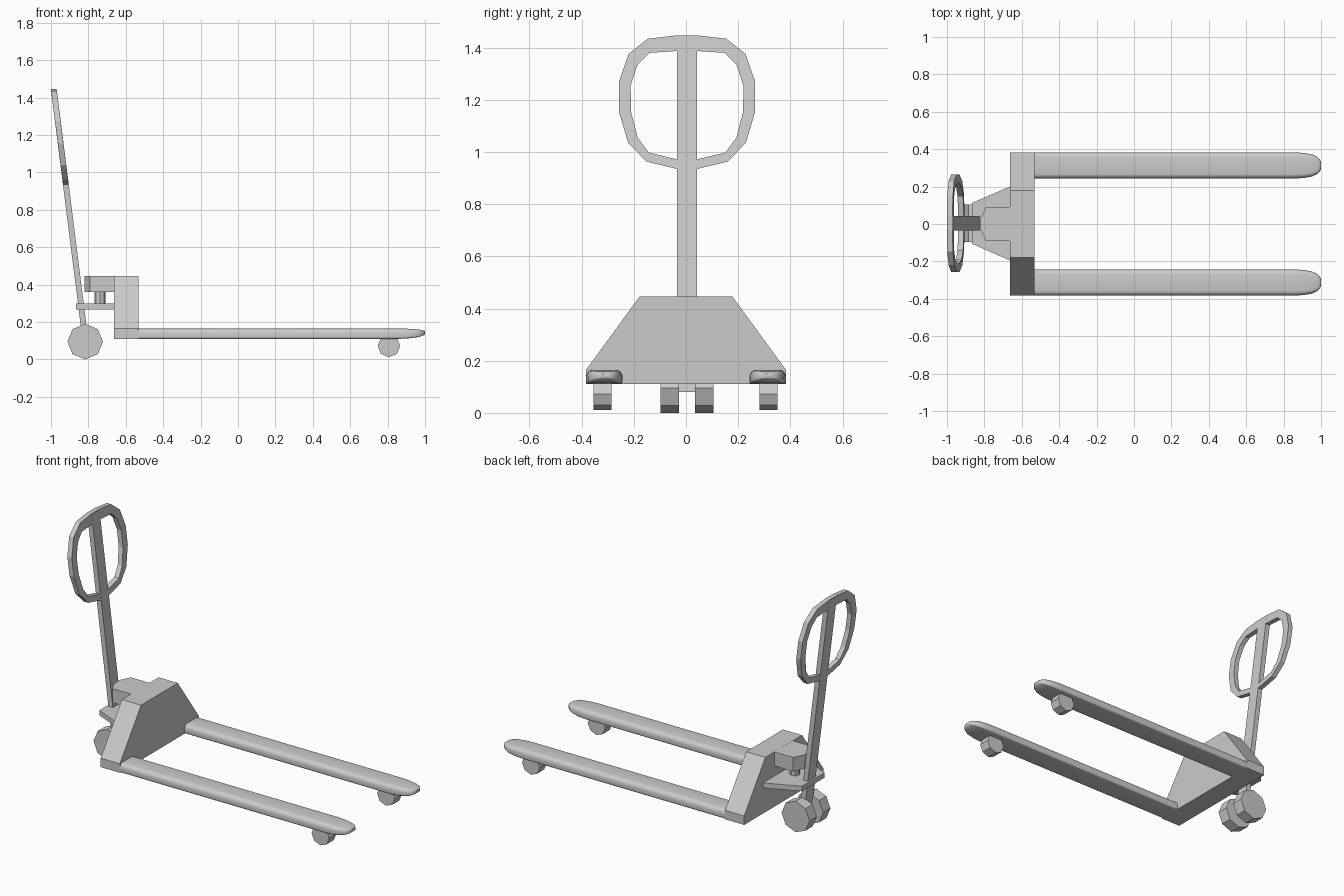
import bpy, bmesh, math

if "Cube" in bpy.data.objects:
    bpy.data.objects.remove(bpy.data.objects["Cube"])

SLOPE = -0.126   # lean of the handle: x change per unit of height
YC = 0.004       # centre line of the handle and steering wheels


def finish(name, bm):
    bmesh.ops.recalc_face_normals(bm, faces=bm.faces)
    me = bpy.data.meshes.new(name)
    bm.to_mesh(me)
    bm.free()
    ob = bpy.data.objects.new(name, me)
    bpy.context.collection.objects.link(ob)
    return ob


def loft(name, rings, cap=True):
    """Skin a list of equal-length point rings."""
    bm = bmesh.new()
    vs = [[bm.verts.new(p) for p in r] for r in rings]
    n = len(vs[0])
    for a, b in zip(vs, vs[1:]):
        for i in range(n):
            j = (i + 1) % n
            bm.faces.new((a[i], a[j], b[j], b[i]))
    if cap:
        bm.faces.new(vs[0])
        bm.faces.new(vs[-1])
    return finish(name, bm)


def prism_x(name, yz, x0, x1):
    return loft(name, [[(x, y, z) for y, z in yz] for x in (x0, x1)])


def prism_z(name, xy, z0, z1):
    return loft(name, [[(x, y, z) for x, y in xy] for z in (z0, z1)])


def wheel(name, x, z, r, y0, y1, sides=8):
    ring = [(x + r * math.sin(2 * math.pi * i / sides), z + r * math.cos(2 * math.pi * i / sides))
            for i in range(sides)]
    return loft(name, [[(a, y, b) for a, b in ring] for y in (y0, y1)])


def lean(z):
    return -0.985 + SLOPE * (z - 1.447)


# Main body: sloped-shoulder block
prism_x("body", [(-0.383, 0.11), (0.383, 0.11), (0.383, 0.165), (0.178, 0.446),
                 (-0.178, 0.446), (-0.383, 0.165)], -0.663, -0.533)

# Upper housing, lower steering plate and pump column
prism_z("upper_housing", [(-0.65, -0.09), (-0.65, 0.09), (-0.79, 0.09), (-0.82, 0.03),
                          (-0.82, -0.03), (-0.79, -0.09)], 0.36, 0.4455)
prism_z("steering_plate", [(-0.65, -0.2), (-0.65, 0.2), (-0.663, 0.2), (-0.866, 0.113),
                           (-0.866, -0.106), (-0.663, -0.195)], 0.267, 0.298)
prism_z("pump_column", [(-0.738 + 0.03 * math.cos(i * math.pi / 4), 0.03 * math.sin(i * math.pi / 4))
                        for i in range(8)], 0.28, 0.38)


# Forks: rounded section tapering into a blunt tip
def section(x, yc, hw, zb, zt):
    h = zt - zb
    hw_h = min(1.0, hw / 0.07)
    pts = []
    for cx, cz, r, a0 in ((1, 1, 0.5, 0), (-1, 1, 0.5, 90), (-1, -1, 0.2, 180), (1, -1, 0.2, 270)):
        rz, ry = r * h, r * 0.05 * hw_h
        for k in range(5):
            a = math.radians(a0 + 22.5 * k)
            oy = yc + cx * (hw - ry) + ry * math.cos(a)
            oz = (zt - rz if cz > 0 else zb + rz) + rz * math.sin(a)
            pts.append((x, oy, oz))
    return pts


PROFILE = [(-0.6, 0.07, 0.11, 0.165), (0.86, 0.07, 0.11, 0.165), (0.905, 0.067, 0.112, 0.164),
           (0.95, 0.06, 0.117, 0.161), (0.98, 0.046, 0.124, 0.158), (0.995, 0.03, 0.13, 0.154),
           (1.0, 0.016, 0.136, 0.15)]
for side, s in (("left", -1), ("right", 1)):
    fork = loft("fork_" + side, [section(x, s * 0.313, hw, zb, zt) for x, hw, zb, zt in PROFILE])
    bpy.ops.object.select_all(action='DESELECT')
    fork.select_set(True)
    bpy.context.view_layer.objects.active = fork
    bpy.ops.object.shade_smooth_by_angle(angle=math.radians(40))

    # Wheels under the fork tip and at the steering end
    yf, ys = s * 0.318 - 0.002, YC + s * 0.066
    wheel("load_wheel_" + side, 0.807, 0.072, 0.06, yf - 0.034, yf + 0.034)
    wheel("steer_wheel_" + side, -0.817, 0.095, 0.095, ys - 0.035, ys + 0.035)

# Handle post, leaning back
loft("handle_post", [[(lean(z) + dx, YC + dy, z) for dx, dy in
                      ((-0.0155, -0.038), (0.0155, -0.038), (0.0155, 0.038), (-0.0155, 0.038))]
                     for z in (0.08, 1.44)])

# Handle loop: one half outline mirrored into a closed frame
OUTER = [(0.04, 1.447), (0.151, 1.434), (0.224, 1.376), (0.261, 1.27),
         (0.261, 1.155), (0.226, 1.036), (0.156, 0.963), (0.038, 0.935)]
INNER = [(0.04, 1.387), (0.144, 1.38), (0.189, 1.336), (0.216, 1.256),
         (0.215, 1.155), (0.189, 1.055), (0.147, 0.998), (0.04, 0.972)]


def mirrored(half):
    return half + [(-y, z) for y, z in reversed(half)]


outer, inner = mirrored(OUTER), mirrored(INNER)
rings = [[(lean(z) + d, YC + y, z) for y, z in o]
         for o, d in ((outer, -0.015), (outer, 0.015), (inner, 0.015), (inner, -0.015), (outer, -0.015))]
loop = loft("handle_loop", rings, cap=False)
bm = bmesh.new()
bm.from_mesh(loop.data)
bmesh.ops.remove_doubles(bm, verts=bm.verts, dist=0.0001)
bmesh.ops.recalc_face_normals(bm, faces=bm.faces)
bm.to_mesh(loop.data)
bm.free()
